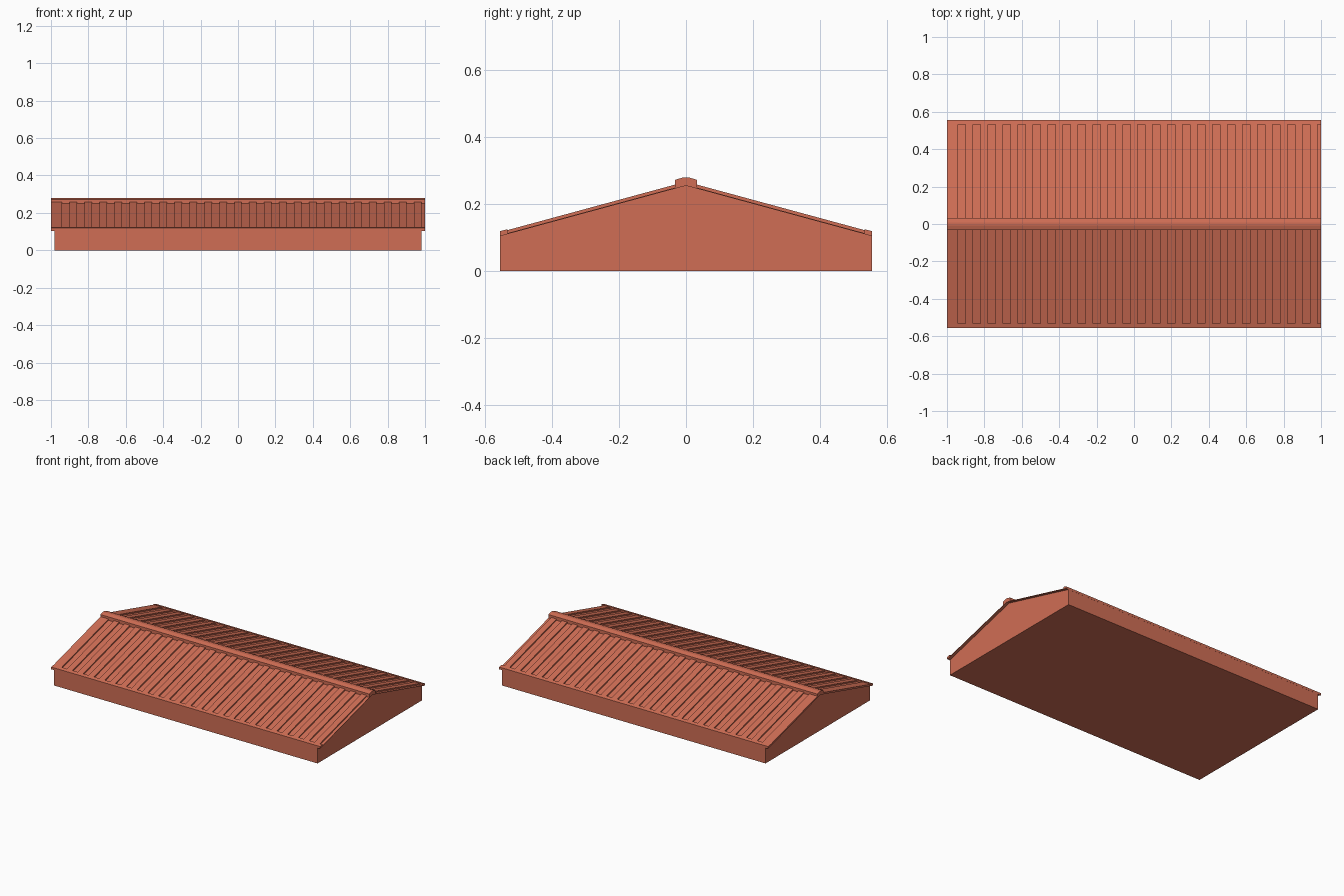
import bpy, bmesh

if "Cube" in bpy.data.objects:
    bpy.data.objects.remove(bpy.data.objects["Cube"])

mat = bpy.data.materials.new("terracotta")
mat.diffuse_color = (0.63, 0.155, 0.09, 1)
mat.use_nodes = True
mat.node_tree.nodes["Principled BSDF"].inputs["Base Color"].default_value = mat.diffuse_color

EAVE_Y, EAVE_Z, RIDGE_Z = 0.556, 0.105, 0.256
SLOPE = (RIDGE_Z - EAVE_Z) / EAVE_Y


def slope_z(y, lift=0.0):
    return RIDGE_Z - SLOPE * abs(y) + lift


def extrude_profile(name, profile, spans, mirror=False):
    """Extrude a (y, z) profile along x over each (x0, x1) span."""
    bm = bmesh.new()
    for side in ((1, -1) if mirror else (1,)):
        for x0, x1 in spans:
            a = [bm.verts.new((x0, y * side, z)) for y, z in profile]
            b = [bm.verts.new((x1, y * side, z)) for y, z in profile]
            bm.faces.new(a)
            bm.faces.new(b[::-1])
            for i in range(len(a)):
                j = (i + 1) % len(a)
                bm.faces.new((a[i], b[i], b[j], a[j]))
    bmesh.ops.recalc_face_normals(bm, faces=bm.faces)
    mesh = bpy.data.meshes.new(name)
    bm.to_mesh(mesh)
    bm.free()
    mesh.materials.append(mat)
    ob = bpy.data.objects.new(name, mesh)
    bpy.context.collection.objects.link(ob)
    return ob


# Gabled solid body
w = EAVE_Y - 0.001
extrude_profile("gable_body", [(-w, 0), (w, 0), (w, slope_z(w)),
                               (0, RIDGE_Z), (-w, slope_z(w))], [(-0.98, 0.98)])

# Thin roof sheet overhanging the gables
e = EAVE_Y - 0.002
extrude_profile("roof_sheet", [(-e, slope_z(e, -0.001)), (0, slope_z(0, -0.001)),
                               (e, slope_z(e, -0.001)), (e, slope_z(e, 0.002)),
                               (0, slope_z(0, 0.002)), (-e, slope_z(e, 0.002))],
                [(-1, 1)])

# Raised ribs running down both slopes
ribs = [(-1, -0.94)] + [(-0.90 + 0.08 * k, -0.86 + 0.08 * k) for k in range(24)]
extrude_profile("roof_ribs", [(0.01, slope_z(0.01)), (0.545, slope_z(0.545)),
                              (0.545, slope_z(0.545, 0.011)),
                              (0.01, slope_z(0.01, 0.011))], ribs, mirror=True)

# Eave trim strips
extrude_profile("eave_trim", [(0.533, slope_z(0.533)), (EAVE_Y, EAVE_Z - 0.001),
                              (EAVE_Y, 0.119), (0.533, 0.125)], [(-1, 1)], mirror=True)

# Ridge cap
extrude_profile("ridge_cap", [(-0.033, slope_z(0.033)), (0, RIDGE_Z), (0.033, slope_z(0.033)),
                              (0.033, 0.272), (0.008, 0.280), (-0.008, 0.280),
                              (-0.033, 0.272)], [(-1, 1)])
